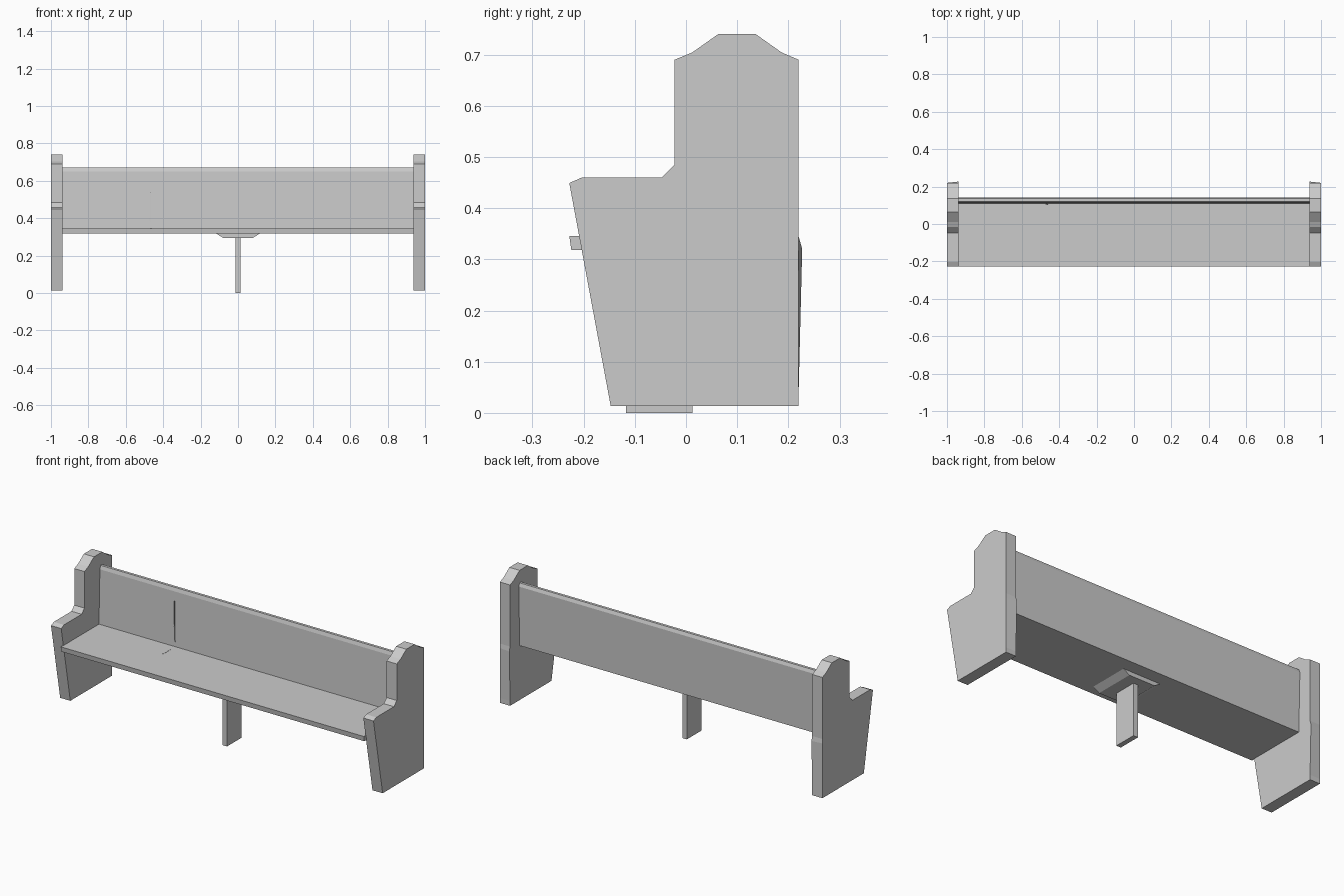
import bpy, bmesh

if "Cube" in bpy.data.objects:
    bpy.data.objects.remove(bpy.data.objects["Cube"])


def make_mesh(name, rings):
    """Solid skinned between two matching closed outlines of 3D points."""
    bm = bmesh.new()
    a, b = [[bm.verts.new(p) for p in ring] for ring in rings]
    n = len(a)
    bm.faces.new(a)
    bm.faces.new(b[::-1])
    for i in range(n):
        j = (i + 1) % n
        bm.faces.new((a[j], a[i], b[i], b[j]))
    bmesh.ops.recalc_face_normals(bm, faces=bm.faces)
    mesh = bpy.data.meshes.new(name)
    bm.to_mesh(mesh)
    bm.free()
    obj = bpy.data.objects.new(name, mesh)
    bpy.context.collection.objects.link(obj)
    return obj


def extrude_x(name, profile, x0, x1):
    """Extrude a (y, z) profile along x."""
    return make_mesh(name, [[(x, y, z) for y, z in profile] for x in (x0, x1)])


def extrude_y(name, profile, y0, y1):
    """Extrude an (x, z) profile along y."""
    return make_mesh(name, [[(x, y, z) for x, z in profile] for y in (y0, y1)])


# End panels: shaped armrest and crown, slight bulge on the inner back edge
def panel_outline(bulge):
    return [(-0.147, 0.013), (0.22, 0.013), (0.22, 0.04), (0.22 + bulge, 0.32),
            (0.22, 0.345), (0.22, 0.69), (0.187, 0.704), (0.136, 0.74),
            (0.063, 0.74), (0.012, 0.704), (-0.022, 0.69), (-0.022, 0.485),
            (-0.047, 0.46), (-0.203, 0.46), (-0.228, 0.449)]


for side, s in (("left", -1), ("right", 1)):
    make_mesh(side + "_end_panel",
              [[(s * 1.0, y, z) for y, z in panel_outline(0)],
               [(s * 0.937, y, z) for y, z in panel_outline(0.007)]])

# Seat board, front edge leaning with the panels
extrude_x("seat", [(-0.228, 0.346), (-0.224, 0.318), (0.125, 0.318), (0.125, 0.346)],
          -0.94, 0.94)

# Backrest with chamfered top
extrude_x("backrest", [(0.106, 0.318), (0.135, 0.318), (0.143, 0.652),
                       (0.136, 0.67), (0.121, 0.67), (0.115, 0.65)], -0.94, 0.94)

# Centre support: tapered bracket and flat post
extrude_y("support_bracket", [(-0.12, 0.32), (-0.08, 0.295), (0.08, 0.295), (0.12, 0.32)],
          -0.17, 0.06)
extrude_y("centre_leg", [(-0.014, 0), (0.014, 0), (0.014, 0.296), (-0.014, 0.296)],
          -0.117, 0.013)

# Thin crack slivers on the backrest and the seat
extrude_y("backrest_crack", [(-0.47, 0.60), (-0.472, 0.385), (-0.461, 0.37), (-0.467, 0.385)],
          0.104, 0.12)
make_mesh("seat_crack", [[(-0.467, 0.0, z), (-0.463, 0.0, z), (-0.463, 0.07, z),
                          (-0.466, 0.07, z)] for z in (0.34, 0.347)])
